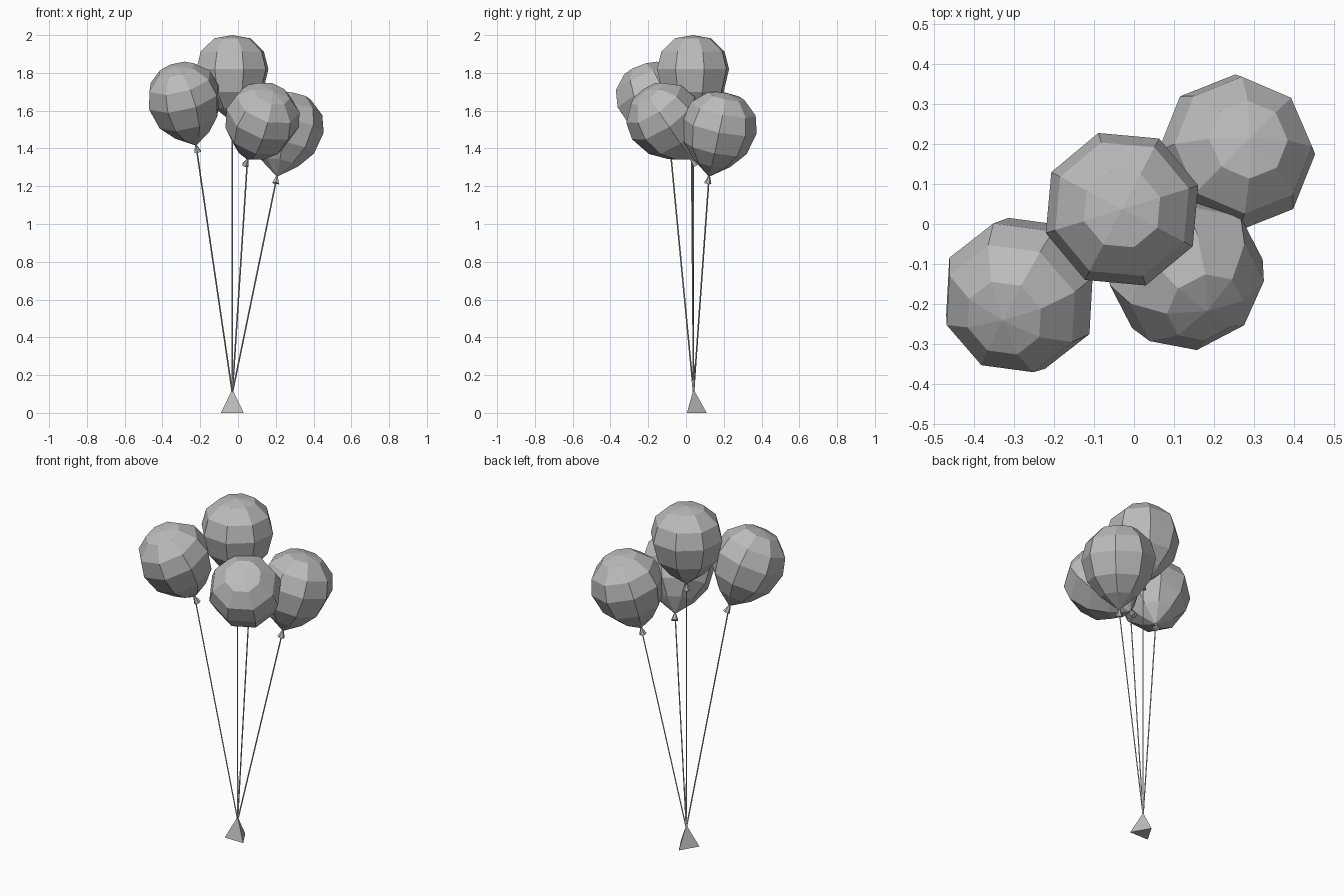
import bpy, bmesh, math
from mathutils import Vector, Matrix

if "Cube" in bpy.data.objects:
    bpy.data.objects.remove(bpy.data.objects["Cube"], do_unlink=True)

grey = bpy.data.materials.new("plain grey")
grey.use_nodes = True
colour = (0.5, 0.5, 0.5, 1)
grey.diffuse_color = colour
grey.node_tree.nodes["Principled BSDF"].inputs["Base Color"].default_value = colour

UP = Vector((0, 0, 1))


def finish(name, bm, matrix=None):
    """Turn a bmesh into a flat-shaded object."""
    if matrix:
        bm.transform(matrix)
    bmesh.ops.recalc_face_normals(bm, faces=bm.faces)
    mesh = bpy.data.meshes.new(name)
    bm.to_mesh(mesh)
    bm.free()
    mesh.materials.append(grey)
    obj = bpy.data.objects.new(name, mesh)
    bpy.context.collection.objects.link(obj)
    return obj


def aligned(origin, direction):
    """Place local z along a direction, starting at origin."""
    return Matrix.Translation(origin) @ UP.rotation_difference(direction).to_matrix().to_4x4()


def cone(name, sides, r1, r2, height, matrix):
    """Cone or prism standing on the local origin."""
    bm = bmesh.new()
    bmesh.ops.create_cone(bm, cap_ends=True, segments=sides, radius1=r1, radius2=r2,
                          depth=height, matrix=Matrix.Translation((0, 0, height / 2)))
    finish(name, bm, matrix)


# Balloon outline: (radius, distance above the neck)
LENGTH = 0.46
RINGS = [(0.1, 0.075), (0.17, 0.16), (0.2, 0.28), (0.175, 0.373), (0.1, 0.443)]
SIDES = 8


def balloon(name, neck, crown, turn):
    bm = bmesh.new()
    rows = []
    for radius, z in RINGS:
        angles = [math.radians(turn) + math.tau * i / SIDES for i in range(SIDES)]
        rows.append([bm.verts.new((radius * math.cos(a), radius * math.sin(a), z)) for a in angles])
    bottom, top = bm.verts.new((0, 0, 0)), bm.verts.new((0, 0, LENGTH))
    for i in range(SIDES):
        j = (i + 1) % SIDES
        bm.faces.new((bottom, rows[0][j], rows[0][i]))
        bm.faces.new((top, rows[-1][i], rows[-1][j]))
        for low, high in zip(rows, rows[1:]):
            bm.faces.new((low[i], low[j], high[j], high[i]))
    finish(name, bm, aligned(neck, crown - neck))


# Weight: three-sided pyramid on the ground
ANCHOR = Vector((-0.03, 0.04, 0.125))
bm = bmesh.new()
foot = [bm.verts.new((ANCHOR.x + 0.07 * math.cos(a), ANCHOR.y + 0.07 * math.sin(a), 0))
        for a in (math.radians(d) for d in (90, 210, 330))]
peak = bm.verts.new(ANCHOR)
bm.faces.new(foot)
for i in range(3):
    bm.faces.new((foot[i], foot[(i + 1) % 3], peak))
finish("weight", bm)

# Four balloons, each with a knot and a string: neck, crown, turn in degrees
BUNCH = {
    "top": ((-0.03, 0.037, 1.54), (-0.03, 0.037, 2.0), 17.3),
    "right": ((-0.222, -0.085, 1.415), (-0.33, -0.243, 1.838), 17),
    "front": ((0.05, 0.03, 1.34), (0.183, -0.218, 1.704), 5),
    "left": ((0.206, 0.122, 1.25), (0.29, 0.215, 1.693), 0),
}
for name, (neck, crown, turn) in BUNCH.items():
    neck, crown = Vector(neck), Vector(crown)
    axis = (crown - neck).normalized()
    balloon(name + "_balloon", neck, crown, turn)
    cone(name + "_knot", 6, 0.02, 0.003, 0.045, aligned(neck - axis * 0.036, axis))
    start = ANCHOR - UP * 0.02
    line = neck - start
    cone(name + "_string", 4, 0.004, 0.004, line.length, aligned(start, line))
